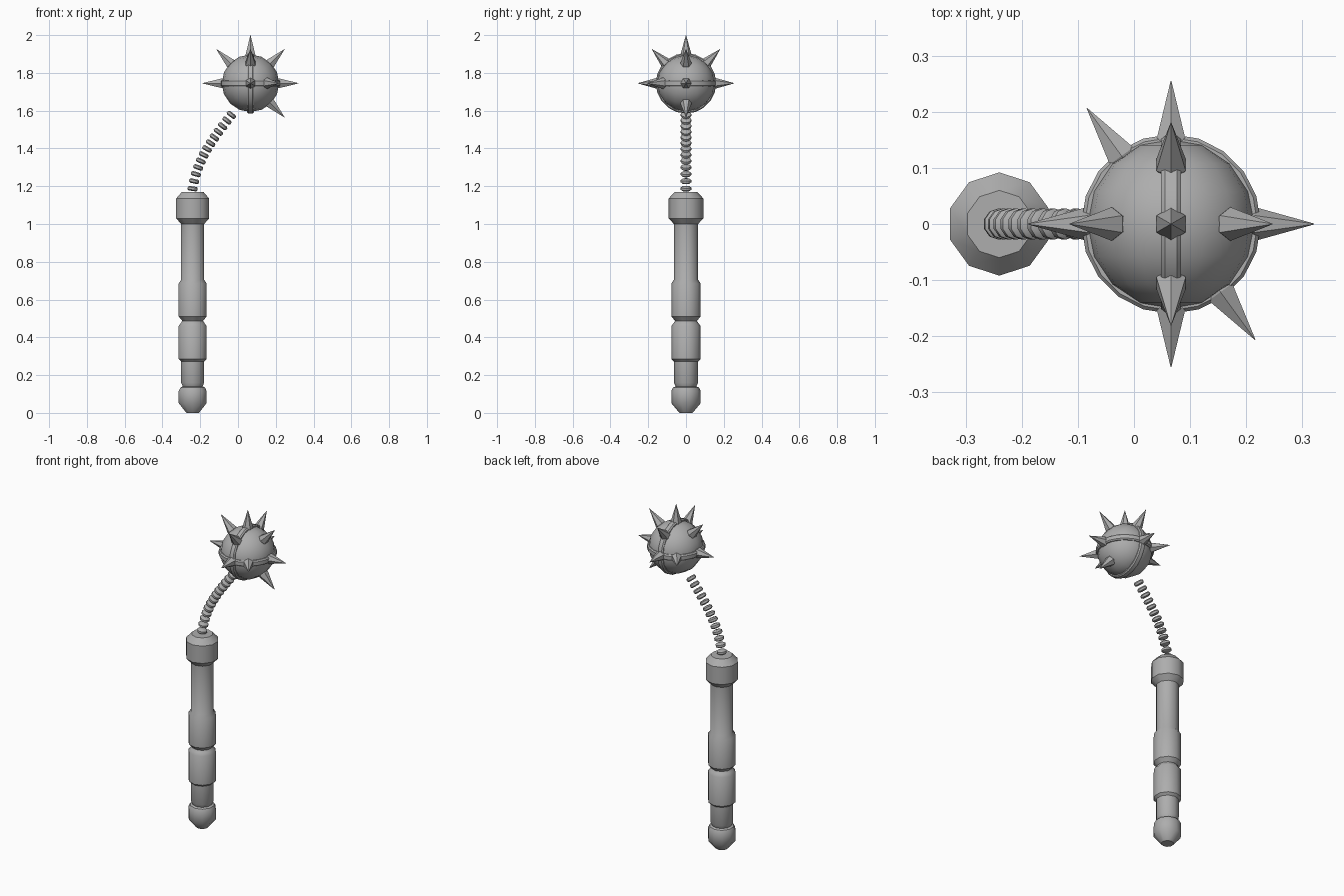
import bpy, bmesh, math
from mathutils import Vector, Matrix

if "Cube" in bpy.data.objects:
    bpy.data.objects.remove(bpy.data.objects["Cube"])

mat = bpy.data.materials.new("grey steel")
mat.diffuse_color = (0.42, 0.42, 0.42, 1)
mat.use_nodes = True
mat.node_tree.nodes["Principled BSDF"].inputs["Base Color"].default_value = mat.diffuse_color
BALL = Vector((0.066, 0, 1.745))


def finish(name, bm, angle=None):
    bmesh.ops.recalc_face_normals(bm, faces=bm.faces)
    me = bpy.data.meshes.new(name)
    bm.to_mesh(me)
    bm.free()
    me.materials.append(mat)
    ob = bpy.data.objects.new(name, me)
    bpy.context.collection.objects.link(ob)
    if angle:
        bpy.ops.object.select_all(action='DESELECT')
        ob.select_set(True)
        bpy.context.view_layer.objects.active = ob
        bpy.ops.object.shade_smooth_by_angle(angle=math.radians(angle))
    return ob


def lathe(name, profile, sides, matrix, closed=False, angle=40):
    """Revolve (radius, z) points; open profiles get end caps."""
    bm = bmesh.new()
    rings = []
    for r, z in profile:
        ring = []
        for i in range(sides):
            a = math.pi / 2 + 2 * math.pi * i / sides
            ring.append(bm.verts.new(matrix @ Vector((r * math.cos(a), r * math.sin(a), z))))
        rings.append(ring)
    pairs = list(zip(rings, rings[1:]))
    if closed:
        pairs.append((rings[-1], rings[0]))
    else:
        bm.faces.new(rings[0])
        bm.faces.new(rings[-1])
    for a, b in pairs:
        for i in range(sides):
            j = (i + 1) % sides
            bm.faces.new((a[i], a[j], b[j], b[i]))
    return finish(name, bm, angle)


# handle: ten-sided turned grip with pommel, two grip sleeves and top cap
lathe("handle", [
    (0.035, 0), (0.078, 0.052), (0.078, 0.115), (0.068, 0.135), (0.055, 0.14), (0.064, 0.16),
    (0.064, 0.272), (0.078, 0.285), (0.078, 0.46), (0.066, 0.475), (0.058, 0.487),
    (0.066, 0.497), (0.078, 0.51), (0.078, 0.685), (0.064, 0.705), (0.064, 1.0),
    (0.092, 1.03), (0.092, 1.135), (0.06, 1.17)], 10, Matrix.Translation((-0.24, 0, 0)))

# chain: separate short discs following a curve from cap to ball
p = [Vector(v) for v in ((-0.24, 0, 1.187), (-0.215, 0, 1.35), (-0.13, 0, 1.455), (-0.035, 0, 1.578))]
LINKS = 13
for k in range(LINKS):
    t = k / (LINKS - 1)
    u = 1 - t
    pos = u**3 * p[0] + 3 * u*u*t * p[1] + 3 * u*t*t * p[2] + t**3 * p[3]
    tan = u*u * (p[1] - p[0]) + 2*u*t * (p[2] - p[1]) + t*t * (p[3] - p[2])
    m = Matrix.Translation(pos) @ Matrix.Rotation(math.atan2(tan.x, tan.z), 4, 'Y')
    lathe(f"chain_link_{k + 1}", [(0.02, -0.012), (0.028, -0.006), (0.028, 0.006), (0.02, 0.012)],
          10, m)

# ball: sphere with its poles to front and back
bm = bmesh.new()
bmesh.ops.create_uvsphere(bm, u_segments=16, v_segments=8, radius=0.152,
                          matrix=Matrix.Translation(BALL) @ Matrix.Rotation(math.pi / 2, 4, 'X'))
finish("ball", bm, 40)

# straps: bevelled bands around the ball, one level and one upright
band = [(0.14, -0.018), (0.154, -0.018), (0.16, -0.011), (0.16, 0.011), (0.154, 0.018), (0.14, 0.018)]
for name, rot in (("level_strap", Matrix()), ("upright_strap", Matrix.Rotation(math.pi / 2, 4, 'Y'))):
    lathe(name, band, 20, Matrix.Translation(BALL) @ rot, closed=True, angle=25)

# spikes: six-sided cones pointing out of the ball
c, s = math.cos(math.radians(126)), math.sin(math.radians(126))
directions = [(0, 0, 1), (1, 0, 0), (-1, 0, 0), (0, 1, 0), (0, -1, 0), (1, 0, 1), (-1, 0, 1),
              (0, 1, 1), (0, -1, 1), (1, 0, -1), (c, s, 0), (-c, -s, 0)]
for k, d in enumerate(directions):
    d = Vector(d).normalized()
    side = Vector((0, 1, 0)) if abs(d.y) < 0.1 else Vector((0, 0, 1))
    side = (side - d * side.dot(d)).normalized()
    rot = Matrix((side.cross(d), side, d)).transposed().to_4x4()
    lathe(f"spike_{k + 1}", [(0.022, 0.13), (0.03, 0.15), (0.0008, 0.255)], 6,
          Matrix.Translation(BALL) @ rot, angle=None)
